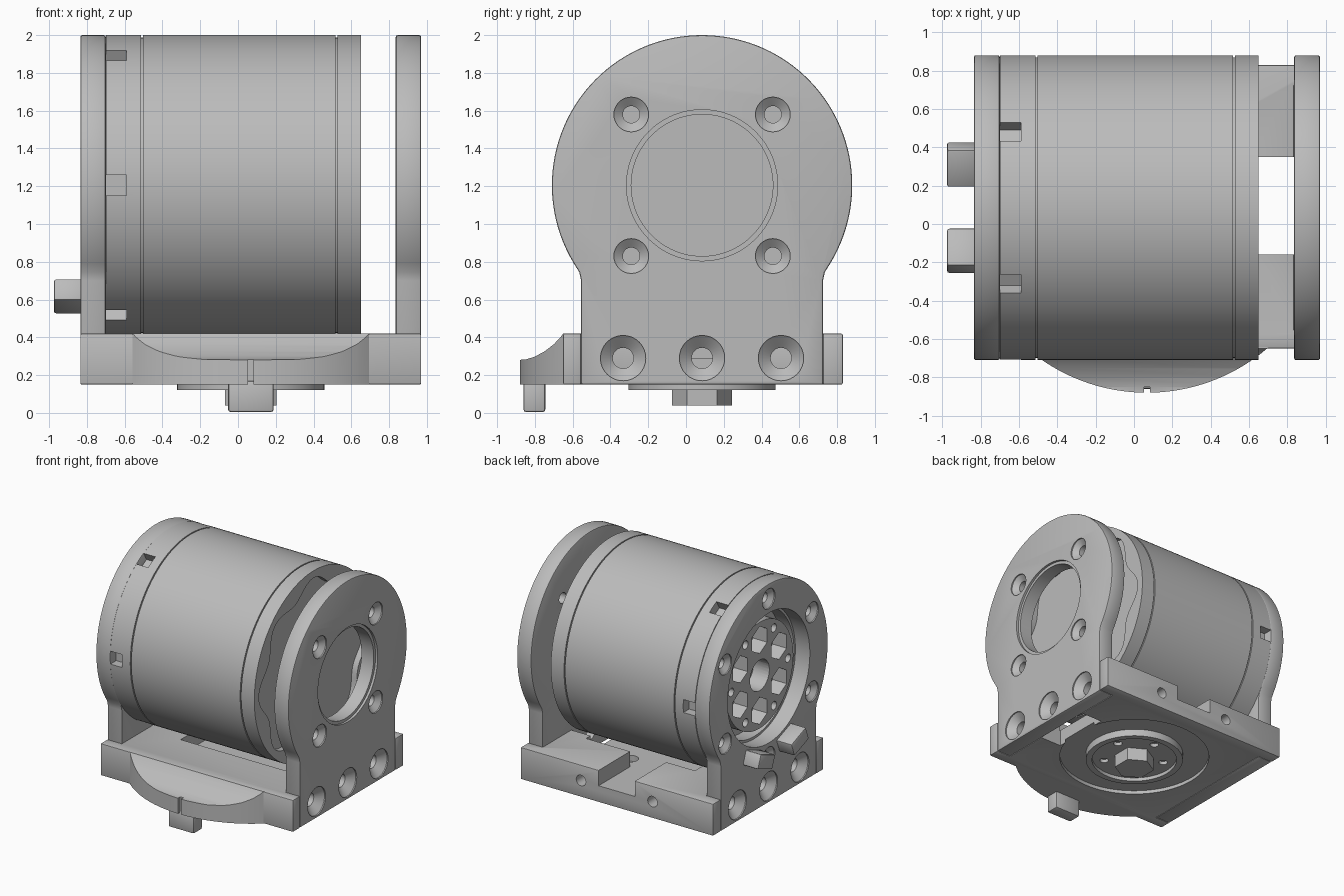
import bpy, bmesh
from math import sin, cos, pi, radians
from mathutils import Matrix, Vector

if "Cube" in bpy.data.objects:
    bpy.data.objects.remove(bpy.data.objects["Cube"])

grey = bpy.data.materials.new("satin_grey")
grey.use_nodes = True
grey.diffuse_color = (0.5, 0.5, 0.5, 1)
grey.node_tree.nodes["Principled BSDF"].inputs["Base Color"].default_value = (0.5, 0.5, 0.5, 1)

CX, CY, CZ, R = 0.068, 0.085, 1.205, 0.795   # base centre x, motor axis y and z, motor radius
LEFT, RIGHT = 0.97, -0.835                   # outer faces of the two side plates


def finish_mesh(name, bm):
    bmesh.ops.recalc_face_normals(bm, faces=bm.faces)
    mesh = bpy.data.meshes.new(name)
    bm.to_mesh(mesh)
    bm.free()
    mesh.materials.append(grey)
    obj = bpy.data.objects.new(name, mesh)
    bpy.context.scene.collection.objects.link(obj)
    return obj


def prism(name, outline, axis, a, b):
    """Extrude a 2D outline along x (outline in y, z) or z (outline in x, y)."""
    place = (lambda p, t: (t, p[0], p[1])) if axis == "x" else (lambda p, t: (p[0], p[1], t))
    bm = bmesh.new()
    face = bm.faces.new([bm.verts.new(place(p, a)) for p in outline])
    new = bmesh.ops.extrude_face_region(bm, geom=[face])["geom"]
    bmesh.ops.translate(bm, vec=place((0, 0), b - a),
                        verts=[g for g in new if isinstance(g, bmesh.types.BMVert)])
    return finish_mesh(name, bm)


def box(name, x0, x1, y0, y1, z0, z1):
    return prism(name, [(x0, y0), (x1, y0), (x1, y1), (x0, y1)], "z", z0, z1)


def lathe(name, profile, y=CY, z=CZ, steps=96):
    """Spin an (x, radius) profile round an x-parallel axis through y, z."""
    bm = bmesh.new()
    vs = [bm.verts.new((x, y, z + r)) for x, r in profile]
    edges = [bm.edges.new(pair) for pair in zip(vs, vs[1:])]
    bmesh.ops.spin(bm, geom=vs + edges, cent=(0, y, z), axis=(1, 0, 0), angle=2 * pi, steps=steps)
    bmesh.ops.remove_doubles(bm, verts=bm.verts, dist=1e-5)
    return finish_mesh(name, bm)


def rod(x0, x1, r, y=CY, z=CZ, steps=32):
    return lathe("cutter", [(x0, 0), (x0, r), (x1, r), (x1, 0)], y, z, steps)


def circle(x, y, r, n=64, turn=0.0):
    return [(x + r * cos(2 * pi * i / n + turn), y + r * sin(2 * pi * i / n + turn)) for i in range(n)]


def apply_modifiers(obj):
    bpy.context.view_layer.update()
    ev = obj.evaluated_get(bpy.context.evaluated_depsgraph_get())
    obj.data = bpy.data.meshes.new_from_object(ev)
    obj.modifiers.clear()


def bevel(obj, width=0.012):
    mod = obj.modifiers.new("bevel", "BEVEL")
    mod.width, mod.segments, mod.limit_method = width, 2, "ANGLE"
    mod.angle_limit = radians(40)
    apply_modifiers(obj)
    return obj


def cut(obj, cutters, operation="DIFFERENCE"):
    for c in cutters:
        c.hide_render = True
        mod = obj.modifiers.new("cut", "BOOLEAN")
        mod.object, mod.operation, mod.solver = c, operation, "EXACT"
        apply_modifiers(obj)
        bpy.data.objects.remove(c)
    return obj


def countersink(face, y, z, outer, inner):
    d = 1 if face > 0 else -1
    steps = [(0.01, 0), (0.01, outer), (-0.01, outer), (inner - outer, inner), (-0.16, inner), (-0.16, 0)]
    return lathe("cutter", [(face + d * x, r) for x, r in steps], y, z, 32)


def around(count, radius, start=0.0):
    """Angle, y and z of points spaced round the motor axis."""
    for i in range(count):
        a = start + 2 * pi * i / count
        yield a, CY + radius * cos(a), CZ + radius * sin(a)


# Side plates: round head flowing into a straight foot
half = [(0.64, 0.15), (0.64, 0.70), (0.65, 0.745)]
arc = [(R * cos(a), CZ + R * sin(a)) for a in (radians(-31.2 + 242.4 * i / 80) for i in range(81))]
outline = [(CY + y, z) for y, z in half + arc] + [(CY - y, z) for y, z in reversed(half)]
for name, face, inner in (("left_plate", LEFT, 0.835), ("right_plate", RIGHT, -0.70)):
    plate = bevel(prism(name, outline, "x", min(face, inner), max(face, inner)), 0.01)
    holes = [countersink(face, CY + dy, 0.29, 0.12, 0.055) for dy in (-0.418, 0, 0.418)]
    if face > 0:
        holes += [countersink(face, y, z, 0.092, 0.045) for _, y, z in around(4, 0.53, pi / 4)]
        holes.append(lathe("cutter", [(0.98, 0), (0.98, 0.40), (0.95, 0.40), (0.95, 0.375),
                                      (0.82, 0.375), (0.82, 0)]))
    else:
        holes += [countersink(face, y, z, 0.085, 0.042) for _, y, z in around(6, 0.67, pi / 2)]
        holes.append(rod(-0.85, -0.69, 0.55, steps=96))
    cut(plate, holes)

# Motor housing with two seams, an end pocket and six rim notches
seams = []
for s in (-0.508, 0.522):
    seams += [(s - 0.005, R), (s - 0.005, R - 0.012), (s + 0.005, R - 0.012), (s + 0.005, R)]
body = lathe("motor_housing", [(-0.58, 0), (-0.58, 0.53), (-0.70, 0.53), (-0.70, R)] + seams
             + [(0.65, R), (0.65, 0)], steps=128)
notches = []
for a, y, z in around(6, R):
    n = box("cutter", -0.71, -0.59, -0.08, 0.05, -0.055, 0.055)
    n.data.transform(Matrix.Translation(Vector((0, y, z))) @ Matrix.Rotation(a, 4, "X"))
    notches.append(n)
lobes = []
for i in range(96):
    a = 2 * pi * i / 96
    r = 0.69 + 0.045 * cos(8 * a)
    lobes.append((CY + r * cos(a), CZ + r * sin(a)))
cut(body, notches + [prism("cutter", lobes, "x", 0.60, 0.70)])

# Output rotor with hub bore, weight-saving pockets and screw holes
rotor = lathe("rotor", [(-0.57, 0), (-0.57, 0.45), (-0.75, 0.45), (-0.75, 0)])
holes = [rod(-0.80, -0.60, 0.13)]
for a, y, z in around(6, 0.30, pi / 6):
    holes.append(prism("cutter", circle(y, z, 0.115, 6, a), "x", -0.80, -0.62))
holes += [rod(-0.80, -0.65, 0.035, y, z, 16) for _, y, z in around(6, 0.38)]
cut(rotor, holes)

# Stop blocks on the right plate
for i, a in enumerate((-pi / 2 - 0.365, -pi / 2 + 0.365)):
    block = box(f"stop_block_{i + 1}", -0.975, -0.82, -0.06, 0.06, -0.105, 0.105)
    block.data.transform(Matrix.Translation((0, CY + 0.63 * cos(a), CZ + 0.63 * sin(a)))
                         @ Matrix.Rotation(a, 4, "X"))
    bevel(block)

# Base: slab that wraps the plate feet, with pocket, window and rear notch
f, b, pf, pb = -0.65, 0.83, CY - 0.64, CY + 0.64
base = prism("base", [(RIGHT, f), (LEFT, f), (LEFT, pf), (0.835, pf), (0.835, pb), (LEFT, pb), (LEFT, b),
                      (RIGHT, b), (RIGHT, pb), (-0.70, pb), (-0.70, pf), (RIGHT, pf)], "z", 0.15, 0.42)
bevel(base, 0.008)
cuts = [box("cutter", -0.37, 0.65, -0.24, 0.41, 0.29, 0.5),
        box("cutter", 0.64, 0.85, -0.16, 0.35, 0.1, 0.5),
        box("cutter", CX - 0.17, CX + 0.17, 0.40, 0.9, 0.29, 0.5),
        prism("cutter", circle(CX, CY, 0.60, 96), "z", 0.1, 0.18)]
for s in (-1, 1):
    # screw holes in the rear face and the pocket floor
    hole = rod(0, 0.2, 0.045, 0, 0, 24)
    hole.data.transform(Matrix.Translation((CX + s * 0.335, 0.7, 0.29)) @ Matrix.Rotation(pi / 2, 4, "Z"))
    cuts.append(hole)
    cuts += [prism("cutter", circle(CX + s * 0.25, CY + t * 0.2, 0.06, 24), "z", 0.24, 0.4) for t in (-1, 1)]
cut(base, cuts)

# Front lip: scooped profile trimmed to a round nose, with an index slot
scoop = [(-0.92, 0.15), (-0.92, 0.28), (-0.85, 0.282), (-0.80, 0.298), (-0.75, 0.325), (-0.70, 0.363),
         (-0.665, 0.40), (-0.65, 0.42), (-0.60, 0.42), (-0.60, 0.15)]
lip = prism("front_lip", scoop, "x", -0.70, 0.835)
cut(lip, [prism("cutter", circle(CX, CY, 0.965, 160), "z", 0.1, 0.5)], "INTERSECT")
cut(lip, [box("cutter", CX - 0.015, CX + 0.015, -0.95, -0.85, 0.1, 0.5)])
bevel(box("front_tab", CX - 0.12, CX + 0.12, -0.86, -0.745, 0.005, 0.17))

# Underside flange with bolt holes and a hexagonal drive
flange = prism("bottom_flange", circle(CX, CY, 0.39, 96), "z", 0.12, 0.22)
cuts = [prism("cutter", circle(CX, CY, 0.34, 96), "z", 0.1, 0.15)]
cuts += [prism("cutter", circle(x, y, 0.035, 20), "z", 0.1, 0.2) for x, y in circle(CX, CY, 0.25, 5, pi / 2)]
cut(flange, cuts)
prism("hex_drive", circle(CX, CY, 0.158, 6, pi / 2), "z", 0.04, 0.2)

# Smooth shading with sharp edges kept, and one material slot each
bpy.ops.object.select_all(action="DESELECT")
for obj in bpy.context.scene.objects:
    if obj.type == "MESH":
        obj.data.materials.clear()
        obj.data.materials.append(grey)
        obj.select_set(True)
        bpy.context.view_layer.objects.active = obj
bpy.ops.object.shade_smooth_by_angle(angle=radians(30))
for obj in bpy.context.selected_objects:
    obj.select_set(False)
